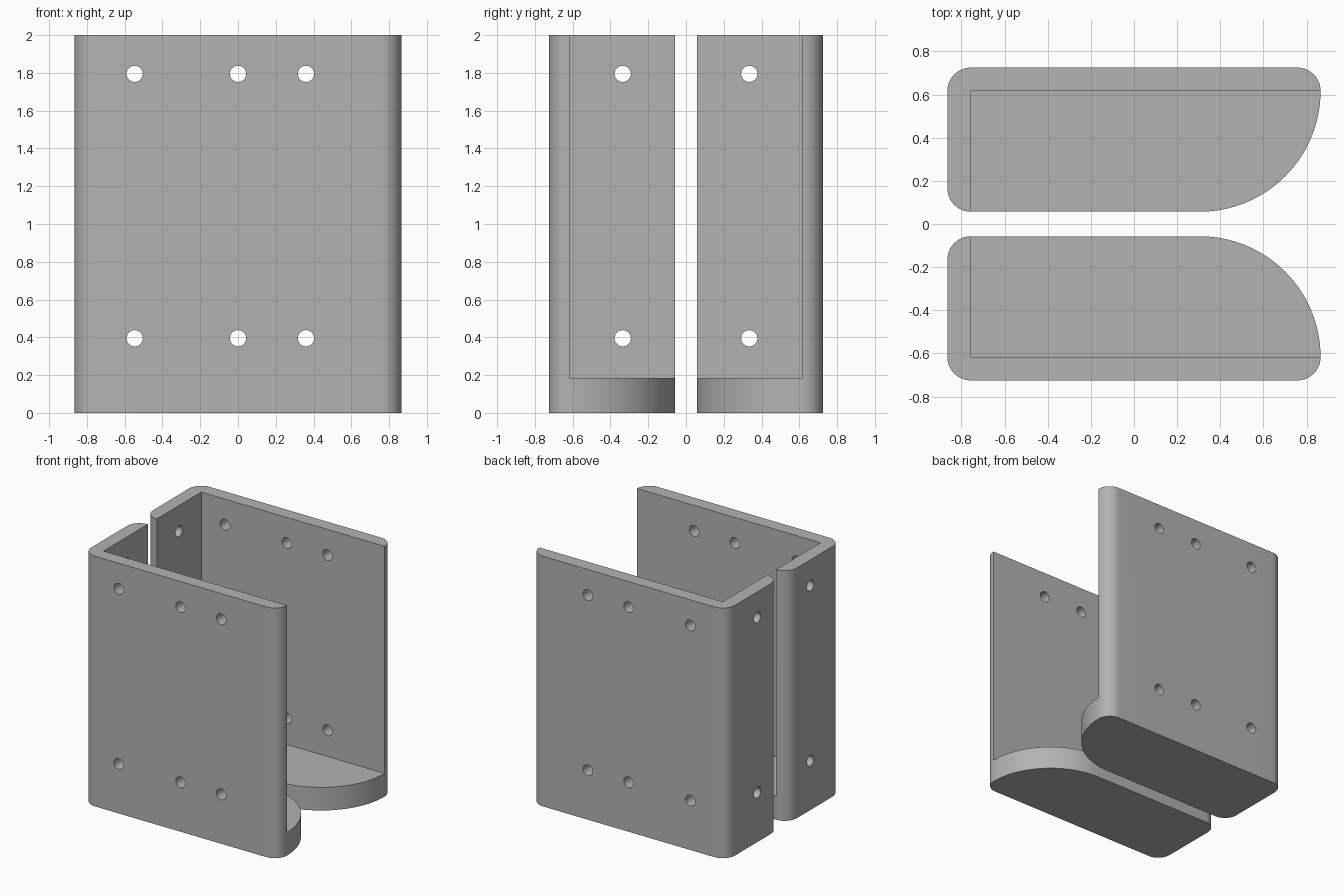
import bpy, bmesh
from math import pi, cos, sin

if "Cube" in bpy.data.objects:
    bpy.data.objects.remove(bpy.data.objects["Cube"])

HALF_X, OUT_Y, GAP_Y = 0.865, 0.725, 0.057
WALL, FLOOR, HEIGHT = 0.108, 0.185, 2.0
IN_X, IN_Y = WALL - HALF_X, OUT_Y - WALL      # inner corner of the pocket
SWEEP = IN_Y - GAP_Y                          # radius of the broad floor corner
HOLE_R, HOLE_ROWS, HOLE_STEPS = 0.043, (0.395, 1.795), 16

grey = bpy.data.materials.new("plain grey")
grey.use_nodes = True
colour = (0.45, 0.45, 0.45, 1)
grey.diffuse_color = colour
grey.node_tree.nodes["Principled BSDF"].inputs["Base Color"].default_value = colour


def arc(cx, cy, r, start, steps):
    """Quarter circle, counter-clockwise from the start angle."""
    return [(cx + r * cos(start + pi / 2 * i / steps),
             cy + r * sin(start + pi / 2 * i / steps)) for i in range(steps + 1)]


# Bolt hole positions on the outer and inner skins of the two walls
hole_x = (0.36, 0, -0.547)
outer_holes = [(x, OUT_Y) for x in hole_x] + [(-HALF_X, 0.335)]
inner_holes = [(x, IN_Y) for x in hole_x] + [(IN_X, 0.335)]

# Plan outlines: outer wall skin, swept floor edge, inner wall skin
outer = (arc(-IN_X, IN_Y, WALL, 0, 12) + outer_holes[:-1]
         + arc(IN_X, IN_Y, WALL, pi / 2, 12) + outer_holes[-1:]
         + arc(IN_X, GAP_Y + WALL, WALL, pi, 12))
sweep = arc(HALF_X - SWEEP, IN_Y, SWEEP, -pi / 2, 32)[:-1]
inner = ([(HALF_X, IN_Y)] + inner_holes[:-1] + [(IN_X, IN_Y)]
         + inner_holes[-1:] + [(IN_X, GAP_Y)])


def level(points, z):
    return [(x, y, z) for x, y in points]


def half_rim(p, q, z):
    """Half of a hole's edge at p, bottom to top, on the side facing q."""
    dx, dy = q[0] - p[0], q[1] - p[1]
    scale = HOLE_R / (dx * dx + dy * dy) ** 0.5
    angles = [pi * i / HOLE_STEPS for i in range(HOLE_STEPS + 1)]
    return [(p[0] + dx * scale * sin(a), p[1] + dy * scale * sin(a),
             z - HOLE_R * cos(a)) for a in angles]


def column(p, q):
    """Upright strip border at p, passing round any holes towards q."""
    points = level([p], FLOOR)
    if p in outer_holes or p in inner_holes:
        for z in HOLE_ROWS:
            points += half_rim(p, q, z)
    return points + level([p], HEIGHT)


def bracket(name, side):
    bm = bmesh.new()

    def face(points):
        bm.faces.new([bm.verts.new((x, side * y, z)) for x, y, z in points])

    # Base slab
    outline = outer + sweep
    face(level(outline, 0))
    for p, q in zip(outline, outline[1:] + outline[:1]):
        face(level((p, q), 0) + level((q, p), FLOOR))
    face(level(outer[-1:] + sweep + inner[:-1], FLOOR))

    # Walls above the floor, and their top edge
    for skin in (outer, inner):
        for p, q in zip(skin, skin[1:]):
            face(column(p, q) + column(q, p)[::-1])
    face(level(outer + inner[-2:0:-1], HEIGHT))

    # Hole linings
    for p_out, p_in in zip(outer_holes, inner_holes):
        nx, ny = p_out[0] - p_in[0], p_out[1] - p_in[1]
        for turn in (-1, 1):
            for z in HOLE_ROWS:
                a, b = [half_rim(p, (p[0] - turn * ny, p[1] + turn * nx), z)
                        for p in (p_out, p_in)]
                for i in range(HOLE_STEPS):
                    face([a[i], a[i + 1], b[i + 1], b[i]])

    # Weld, then smooth the rounded parts and keep true edges sharp
    bmesh.ops.remove_doubles(bm, verts=bm.verts[:], dist=0.0001)
    bmesh.ops.recalc_face_normals(bm, faces=bm.faces[:])
    for f in bm.faces:
        f.smooth = True
    for e in bm.edges:
        e.smooth = e.calc_face_angle(0) < pi / 6

    mesh = bpy.data.meshes.new(name)
    bm.to_mesh(mesh)
    bm.free()
    mesh.materials.append(grey)
    bpy.context.scene.collection.objects.link(bpy.data.objects.new(name, mesh))


bracket("front_bracket", -1)
bracket("back_bracket", 1)
